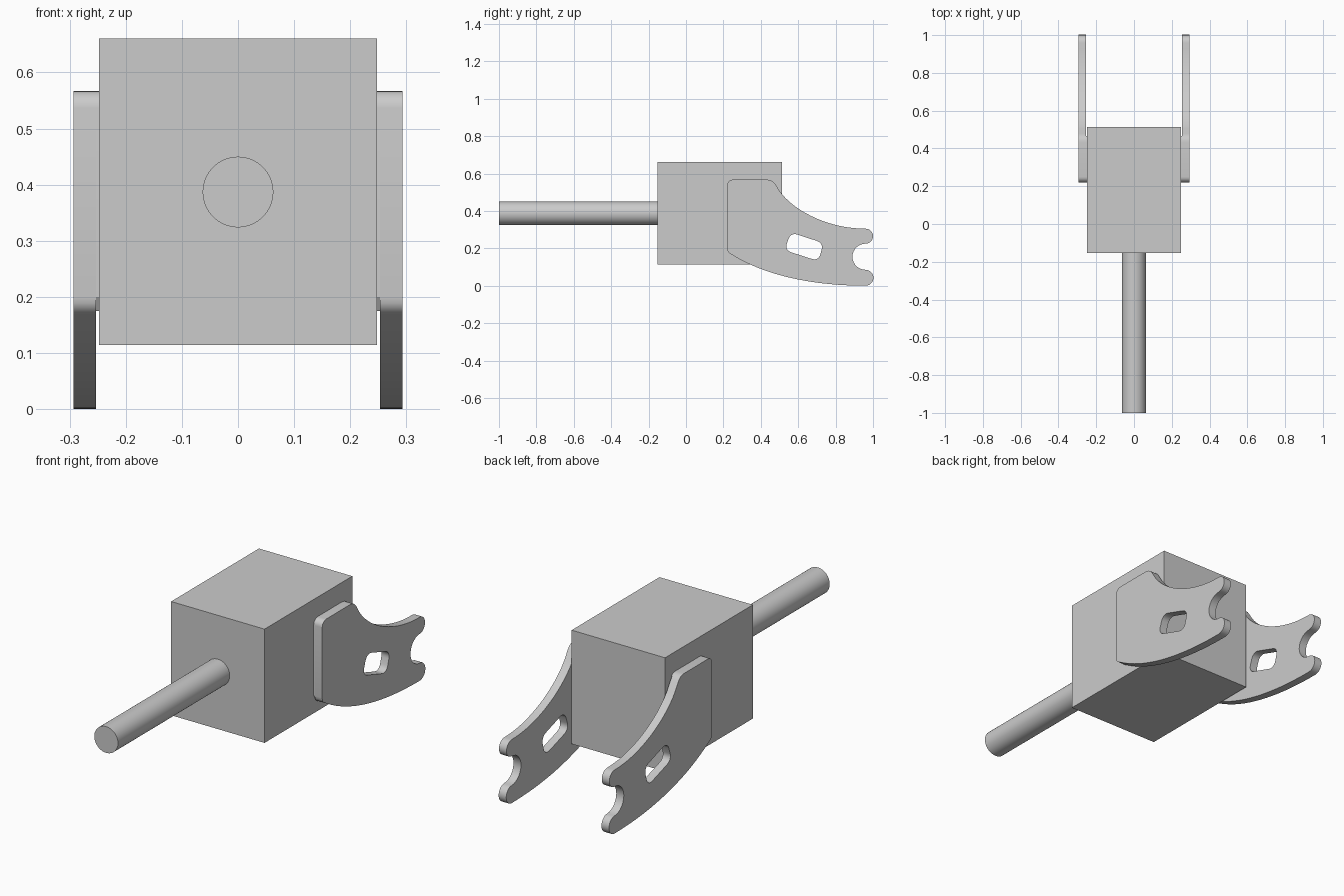
import bpy
import bmesh
from math import cos, sin, radians
from mathutils import Vector
from mathutils.geometry import interpolate_bezier

cube = bpy.data.objects.get("Cube")
if cube:
    bpy.data.objects.remove(cube, do_unlink=True)

grey = bpy.data.materials.new("plain grey")
grey.use_nodes = True
color = (0.6, 0.6, 0.6, 1)
grey.diffuse_color = color
grey.node_tree.nodes["Principled BSDF"].inputs["Base Color"].default_value = color


def finish(obj, name):
    obj.name = name
    obj.data.materials.clear()
    obj.data.materials.append(grey)
    bpy.ops.object.select_all(action='DESELECT')
    obj.select_set(True)
    bpy.context.view_layer.objects.active = obj
    bpy.ops.object.shade_smooth_by_angle(angle=radians(30))


def arc(y, z, r, start, end, steps=14):
    angles = [radians(start + (end - start) * i / steps) for i in range(steps + 1)]
    return [Vector((y + r * cos(a), z + r * sin(a))) for a in angles]


def bezier(*points, steps=20):
    return [p.to_2d() for p in interpolate_bezier(*[Vector((*p, 0)) for p in points], steps)]


def rounded(points, r):
    """Replace each corner of a polygon with a small curve."""
    result = []
    for i, p in enumerate(points):
        p = Vector(p)
        before = (Vector(points[i - 1]) - p).normalized() * r
        after = (Vector(points[(i + 1) % len(points)]) - p).normalized() * r
        result += bezier(p + before, p + before * 0.42, p + after * 0.42, p + after, steps=7)
    return result


def slab(name, loops, x_in, x_out):
    """Fill side-view outlines (y, z) and give them thickness along x."""
    bm = bmesh.new()
    for loop in loops:
        verts = [bm.verts.new((x_in, p[0], p[1])) for p in loop]
        for i, v in enumerate(verts):
            bm.edges.new((verts[i - 1], v))
    bmesh.ops.remove_doubles(bm, verts=bm.verts[:], dist=0.0005)
    bmesh.ops.triangle_fill(bm, use_beauty=True, edges=bm.edges[:])
    out = bmesh.ops.extrude_face_region(bm, geom=bm.faces[:], use_keep_orig=True)
    moved = [g for g in out["geom"] if isinstance(g, bmesh.types.BMVert)]
    bmesh.ops.translate(bm, verts=moved, vec=(x_out - x_in, 0, 0))
    bmesh.ops.recalc_face_normals(bm, faces=bm.faces[:])
    mesh = bpy.data.meshes.new(name)
    bm.to_mesh(mesh)
    bm.free()
    obj = bpy.data.objects.new(name, mesh)
    bpy.context.collection.objects.link(obj)
    finish(obj, name)


# Block body
bpy.ops.mesh.primitive_cube_add(size=1, location=(0, 0.18, 0.3875))
body = bpy.context.object
body.scale = (0.496, 0.666, 0.546)
finish(body, "body_block")

# Round bar out of the front
bpy.ops.mesh.primitive_cylinder_add(vertices=64, radius=0.063, depth=0.86,
                                    location=(0, -0.57, 0.387), rotation=(radians(90), 0, 0))
finish(bpy.context.object, "front_rod")

# Side plate outline: rounded top, swept upper edge, hooked tips, swept belly
outline = (
    arc(0.25, 0.537, 0.03, 180, 90, 6)
    + bezier((0.43, 0.567), (0.452, 0.567), (0.465, 0.56), (0.478, 0.542), steps=7)
    + bezier((0.505, 0.5), (0.58, 0.4), (0.76, 0.305), (0.96, 0.305))
    + arc(0.96, 0.265, 0.04, 90, -90)
    + arc(0.96, 0.155, 0.07, 90, 270)
    + arc(0.96, 0.0425, 0.0425, 90, -90)
    + bezier((0.96, 0), (0.72, 0), (0.45, 0.04), (0.25, 0.163))
    + bezier((0.25, 0.163), (0.23, 0.172), (0.22, 0.18), (0.22, 0.2), steps=6)
)
slot = rounded([(0.56, 0.285), (0.735, 0.228), (0.708, 0.132), (0.527, 0.19)], 0.035)

# Thin pad between block and plate
pad = [p for p in outline if p.y > 0.5 and p.x < 0.465] + [
    Vector((0.465, 0.175)), Vector((0.235, 0.175)), Vector((0.22, 0.2))]

for side, s in (("left", 1), ("right", -1)):
    slab(side + "_plate", [outline, slot], s * 0.253, s * 0.293)
    slab(side + "_pad", [pad], s * 0.247, s * 0.254)
